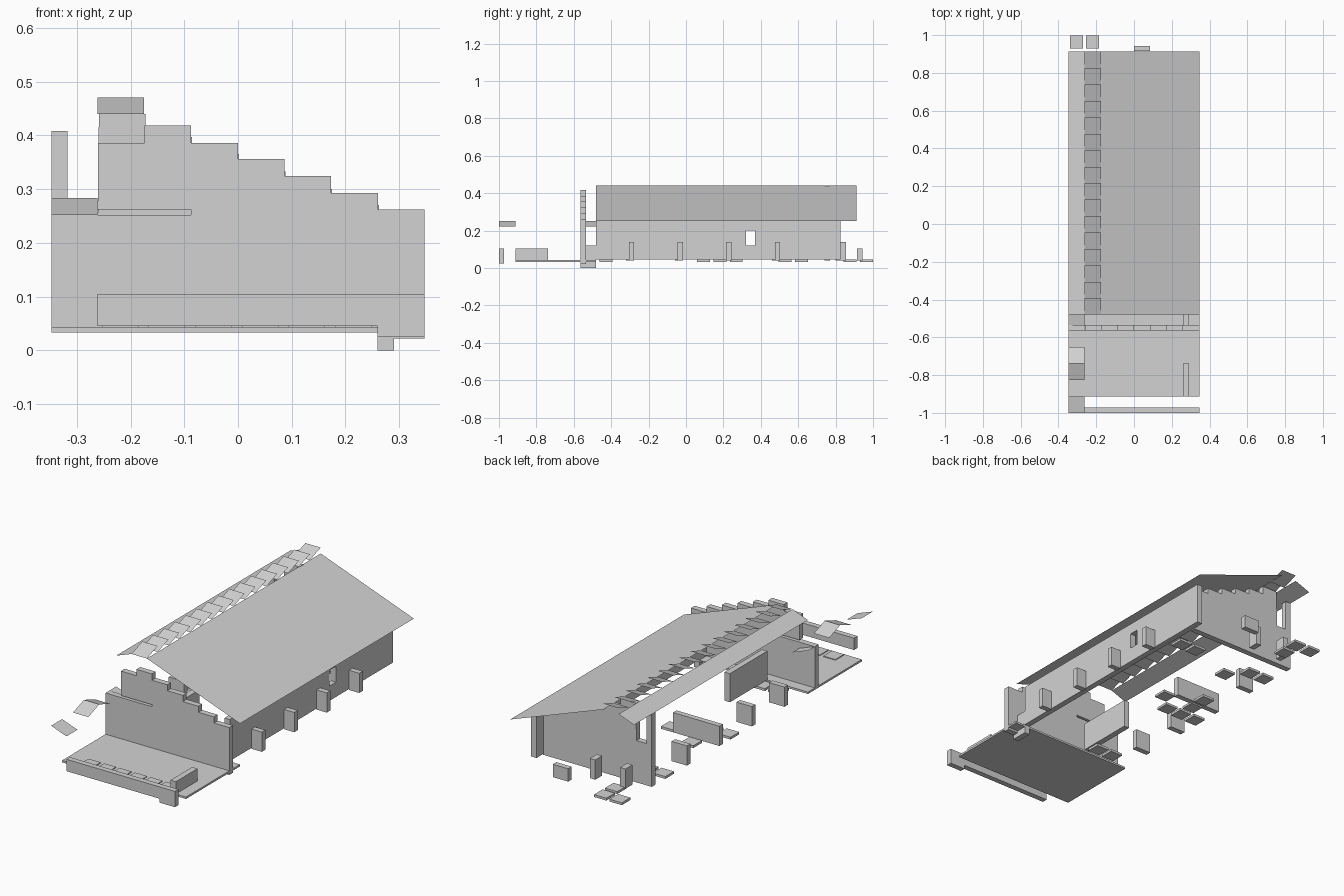
import bpy

if "Cube" in bpy.data.objects:
    bpy.data.objects.remove(bpy.data.objects["Cube"])

grey = bpy.data.materials.new("plaster_grey")
grey.diffuse_color = (0.65, 0.65, 0.65, 1)
grey.use_nodes = True
grey.node_tree.nodes["Principled BSDF"].inputs["Base Color"].default_value = grey.diffuse_color


def mesh(name, verts, faces):
    m = bpy.data.meshes.new(name)
    m.from_pydata(verts, [], faces)
    m.materials.append(grey)
    o = bpy.data.objects.new(name, m)
    bpy.context.collection.objects.link(o)
    return o


BOX = [(0, 2, 3, 1), (4, 5, 7, 6), (0, 1, 5, 4), (2, 6, 7, 3), (0, 4, 6, 2), (1, 3, 7, 5)]


def box(name, x0, x1, y0, y1, z0, z1):
    v = [(x, y, z) for z in (z0, z1) for y in (y0, y1) for x in (x0, x1)]
    return mesh(name, v, BOX)


def panel(name, x0, x1, y0, y1, za, zb, axis):
    """Thin sheet sloping from za to zb along x or y."""
    c = [(x0, y0), (x1, y0), (x1, y1), (x0, y1)]
    hs = (za, zb, zb, za) if axis == "x" else (za, za, zb, zb)
    return mesh(name, [(x, y, h) for (x, y), h in zip(c, hs)], [(0, 1, 2, 3)])


def wall_profile(name, pts, y0, y1):
    """Upright wall cut to an x-z outline (anticlockwise from the front)."""
    n = len(pts)
    v = [(x, y0, z) for x, z in pts] + [(x, y1, z) for x, z in pts]
    f = [tuple(range(n)), tuple(range(2 * n - 1, n - 1, -1))]
    f += [(i, i + n, (i + 1) % n + n, (i + 1) % n) for i in range(n)]
    return mesh(name, v, f)


S = 0.0868          # stepping module
L, R = -0.347, 0.347


def stepped(x_start, x_end, tops):
    """Stair outline running from right to left."""
    pts, x = [], x_end
    for t in tops:
        nx = max(x - S, x_start)
        pts += [(x, t), (nx, t)]
        x = nx
    return pts


# Front gable, with a narrow slot at its left shoulder
steps = stepped(-0.261, R, [0.262, 0.293, 0.324, 0.356, 0.386, 0.418, 0.386])
front = [(L, 0.033), (0.26, 0.033), (0.26, 0.022), (R, 0.022)] + steps
front += [(-0.261, 0.262), (-0.087, 0.262), (-0.087, 0.252), (L, 0.252)]
wall_profile("front_gable", front, -0.565, -0.535)

# Back gable with tall corner pillar
back = [(L, 0.04), (0.262, 0.04)]
back += stepped(-0.261, 0.262, [0.27, 0.30, 0.333, 0.365, 0.397, 0.44])
back += [(-0.261, 0.252), (-0.317, 0.252), (-0.317, 0.408), (L, 0.408)]
wall_profile("back_gable", back, 0.74, 0.77)

# Right wall built around the window opening
for n, (y0, y1, z0, z1) in enumerate([
        (-0.48, 0.32, 0.045, 0.255), (0.37, 0.825, 0.045, 0.255),
        (0.32, 0.37, 0.045, 0.12), (0.32, 0.37, 0.20, 0.255)]):
    box(f"right_wall_{n}", 0.26, 0.29, y0, y1, z0, z1)
box("corner_low_wall", 0.26, 0.29, -0.535, -0.48, 0.04, 0.12)
box("corner_foot", 0.26, 0.29, -0.565, -0.48, 0.0, 0.04)

# Roof sheets and louvres along the ridge
panel("roof_right", -0.175, R, -0.48, 0.912, 0.44, 0.25, "x")
panel("roof_left", L, -0.261, -0.48, 0.912, 0.408, 0.44, "x")
for i in range(16):
    y = -0.48 + i * 0.087
    panel(f"ridge_louvre_{i}", -0.261, -0.175, y, y + 0.087, 0.44, 0.47, "y")

# Small loose roof sheets at the front left
panel("canopy_front", L, -0.261, -0.825, -0.738, 0.252, 0.283, "y")
panel("canopy_back", L, -0.261, -0.738, -0.65, 0.283, 0.252, "y")
panel("eave_sheet_front", L, -0.261, -1.0, -0.912, 0.252, 0.221, "x")
panel("eave_sheet_gable", L, -0.261, -0.565, -0.48, 0.252, 0.221, "x")

# Forecourt
box("forecourt_floor", L, R, -0.912, -0.48, 0.033, 0.043)
box("forecourt_curb", -0.261, R, -1.0, -0.972, 0.045, 0.105)
box("curb_end", 0.26, R, -1.0, -0.972, 0.025, 0.045)
box("forecourt_bench", 0.26, 0.29, -0.912, -0.738, 0.043, 0.105)
for i in range(6):
    x = -0.253 + i * S
    box(f"forecourt_tile_{i}", x, x + 0.068, -0.905, -0.835, 0.04, 0.047)

# Buttresses on the right and back walls
for i in range(4):
    y = -0.305 + i * 0.26
    box(f"side_buttress_{i}", 0.29, R, y, y + 0.028, 0.04, 0.14)
for i, x in enumerate((-0.26, -0.09)):
    box(f"back_buttress_{i}", x, x + 0.03, 0.80, 0.855, 0.04, 0.14)
box("back_post", 0.0, 0.086, 0.915, 0.943, 0.04, 0.105)

# Interior partitions
for i, y in enumerate((-0.32, -0.06, 0.20, 0.46)):
    x1 = -0.087 if i == 2 else -0.261
    box(f"partition_{i}", L, x1, y, y + 0.028, 0.04, 0.14)
box("inner_counter", -0.12, -0.09, -0.48, -0.18, 0.045, 0.19)

# Paving tiles
tiles = [(0, 16), (1, 16), (1, 15), (0, 6), (1, 6), (1, 7), (1, 8), (2, 6),
         (0, 12), (1, 12), (2, 11), (5, 12), (6, 12), (3, 7), (1, 0), (2, 0)]
for n, (i, j) in enumerate(tiles):
    x, y = -0.34 + i * S, -0.462 + j * 0.087
    box(f"paving_tile_{n}", x, x + 0.069, y, y + 0.069, 0.033, 0.045)
